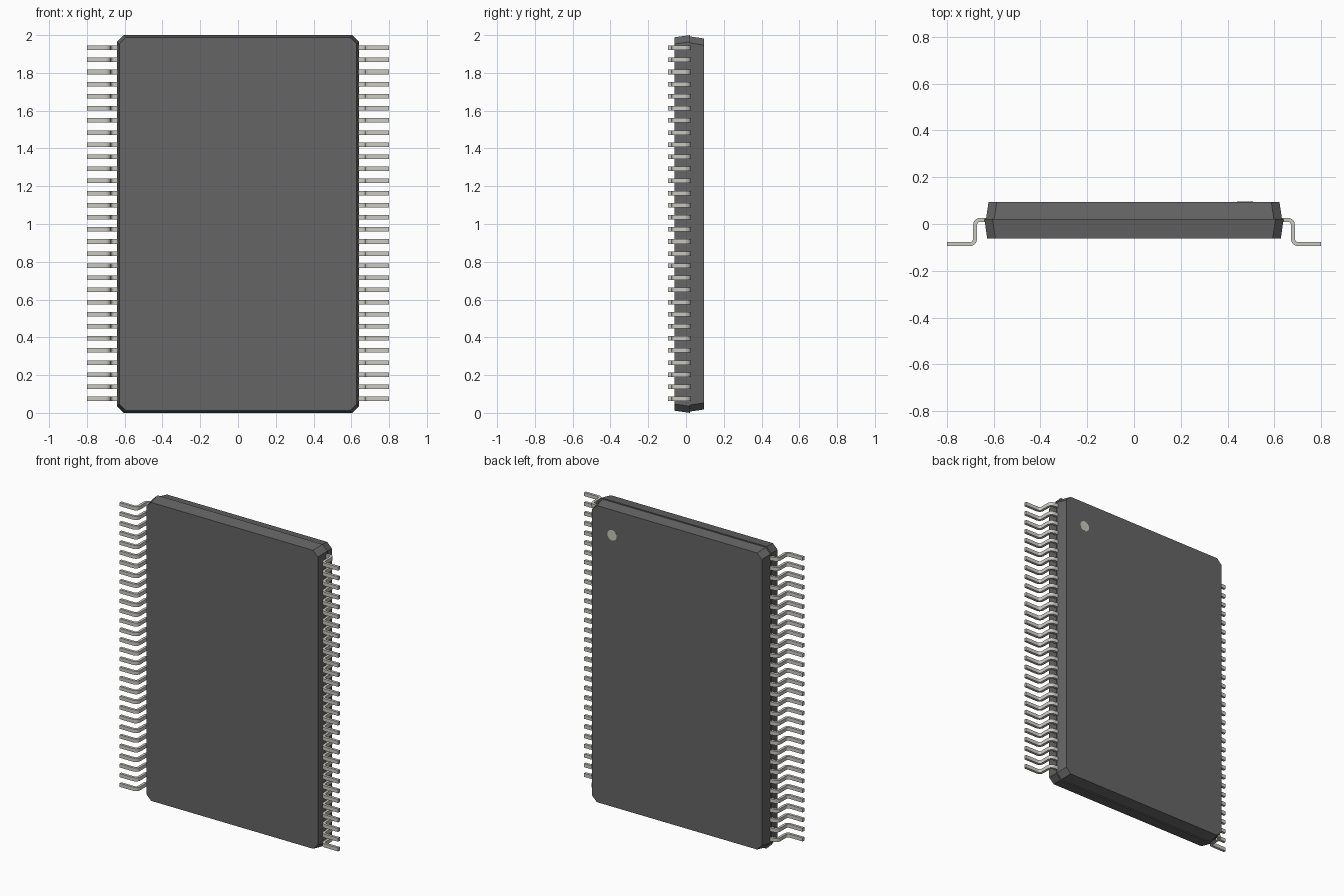
import bpy, bmesh, math

if "Cube" in bpy.data.objects:
    bpy.data.objects.remove(bpy.data.objects["Cube"])

def material(name, color):
    m = bpy.data.materials.new(name)
    m.diffuse_color = color
    m.use_nodes = True
    m.node_tree.nodes["Principled BSDF"].inputs["Base Color"].default_value = m.diffuse_color
    return m

DARK = material("dark_plastic", (0.13, 0.13, 0.13, 1))
METAL = material("lead_metal", (0.6, 0.59, 0.55, 1))
DOT = material("marker_paint", (0.6, 0.59, 0.48, 1))

def add_object(name, bm, mat):
    bmesh.ops.recalc_face_normals(bm, faces=bm.faces[:])
    mesh = bpy.data.meshes.new(name)
    bm.to_mesh(mesh)
    bm.free()
    mesh.materials.append(mat)
    ob = bpy.data.objects.new(name, mesh)
    bpy.context.collection.objects.link(ob)
    return ob

def loft(bm, rings):
    """Skin closed rings of 3D points and cap both ends."""
    rows = [[bm.verts.new(p) for p in r] for r in rings]
    n = len(rows[0])
    for a, b in zip(rows, rows[1:]):
        for i in range(n):
            j = (i + 1) % n
            bm.faces.new((a[i], a[j], b[j], b[i]))
    bm.faces.new(rows[0][::-1])
    bm.faces.new(rows[-1])

def body_ring(y, inset, c=0.035):
    """Rectangle with cut corners in the x-z plane."""
    w, h = 0.64 - inset, 1.0 - inset
    pts = [(w, h - c), (w - c, h), (c - w, h), (-w, h - c),
           (-w, c - h), (c - w, -h), (w - c, -h), (w, c - h)]
    return [(x, y, 1 + z) for x, z in pts]

# Body: two tapered halves with a tiny step at the parting line
for name, ends in (("body_front_half", ((-0.062, 0.012), (0.021, 0.0))),
                   ("body_back_half", ((0.021, 0.007), (0.095, 0.018)))):
    bm = bmesh.new()
    loft(bm, [body_ring(y, inset) for y, inset in ends])
    add_object(name, bm, DARK)

# Orientation dot on the back face
bm = bmesh.new()
circle = [(0.475 + 0.034 * math.cos(k * math.tau / 32),
           1.815 + 0.034 * math.sin(k * math.tau / 32)) for k in range(32)]
loft(bm, [[(x, y, z) for x, z in circle] for y in (0.09, 0.096)])
add_object("orientation_dot", bm, DOT)

# Leads: bent strip, stacked in a row and mirrored to the other side
T, W, R, STEPS = 0.017, 0.024, 0.023, 5
TOP, FOOT, XV = 0.018, -0.0865, 0.68
path = [(0.60, TOP, 90)]          # x, y, angle of the strip's outward normal
for k in range(STEPS + 1):
    a = 90 - 90 * k / STEPS
    path.append((XV - R + R * math.cos(math.radians(a)),
                 TOP - R + R * math.sin(math.radians(a)), a))
for k in range(STEPS + 1):
    a = 90 * k / STEPS
    path.append((XV + R - R * math.cos(math.radians(a)),
                 FOOT + R - R * math.sin(math.radians(a)), a))
path.append((0.80, FOOT, 90))

bm = bmesh.new()
rings = []
for x, y, a in path:
    nx, ny = math.cos(math.radians(a)), math.sin(math.radians(a))
    rings.append([(x + s * nx * T / 2, y + s * ny * T / 2, 0.074 + d * W / 2)
                  for s, d in ((-1, -1), (1, -1), (1, 1), (-1, 1))])
loft(bm, rings)
leads = add_object("leads", bm, METAL)

row = leads.modifiers.new("row", 'ARRAY')
row.count = 30
row.use_relative_offset = False
row.use_constant_offset = True
row.constant_offset_displace = (0, 0, 0.0641)
leads.modifiers.new("both_sides", 'MIRROR').use_axis[0] = True

bpy.context.view_layer.objects.active = leads
leads.select_set(True)
bpy.ops.object.shade_smooth_by_angle(angle=math.radians(35))
